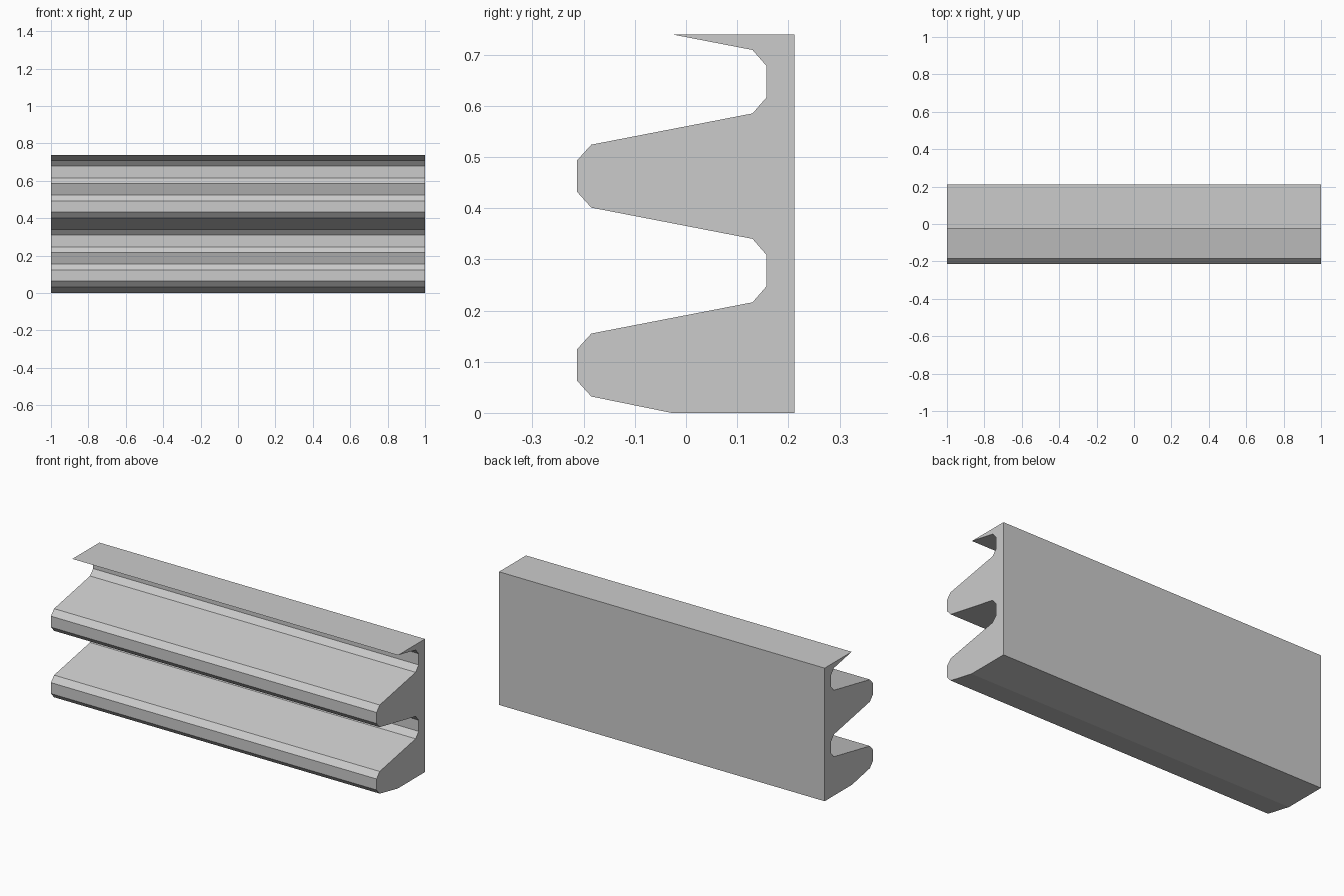
import bpy
import bmesh

if "Cube" in bpy.data.objects:
    bpy.data.objects.remove(bpy.data.objects["Cube"])

HALF_LENGTH = 1.0
BACK = 0.212
HEIGHT = 0.739
PITCH = 0.369

# One corrugation: rib nose, sloped top, chamfered groove
rib = [(-0.185, 0.032), (-0.213, 0.063), (-0.213, 0.124), (-0.185, 0.155),
       (0.130, 0.216), (0.157, 0.247), (0.157, 0.309), (0.130, 0.340)]

# Full side profile (y, z): flat back, two ribs, cut-off lip at the top
profile = [(BACK, 0.0), (-0.028, 0.0)]
for i in range(2):
    profile += [(y, z + i * PITCH) for y, z in rib]
profile += [(-0.025, HEIGHT), (BACK, HEIGHT)]

# Extrude the profile along x
bm = bmesh.new()
end = bm.faces.new([bm.verts.new((-HALF_LENGTH, y, z)) for y, z in profile])
swept = bmesh.ops.extrude_face_region(bm, geom=[end], use_keep_orig=True)
moved = [v for v in swept["geom"] if isinstance(v, bmesh.types.BMVert)]
bmesh.ops.translate(bm, verts=moved, vec=(2 * HALF_LENGTH, 0, 0))
bmesh.ops.recalc_face_normals(bm, faces=bm.faces)

mesh = bpy.data.meshes.new("ribbed_panel")
bm.to_mesh(mesh)
bm.free()
panel = bpy.data.objects.new("ribbed_panel", mesh)
bpy.context.collection.objects.link(panel)
